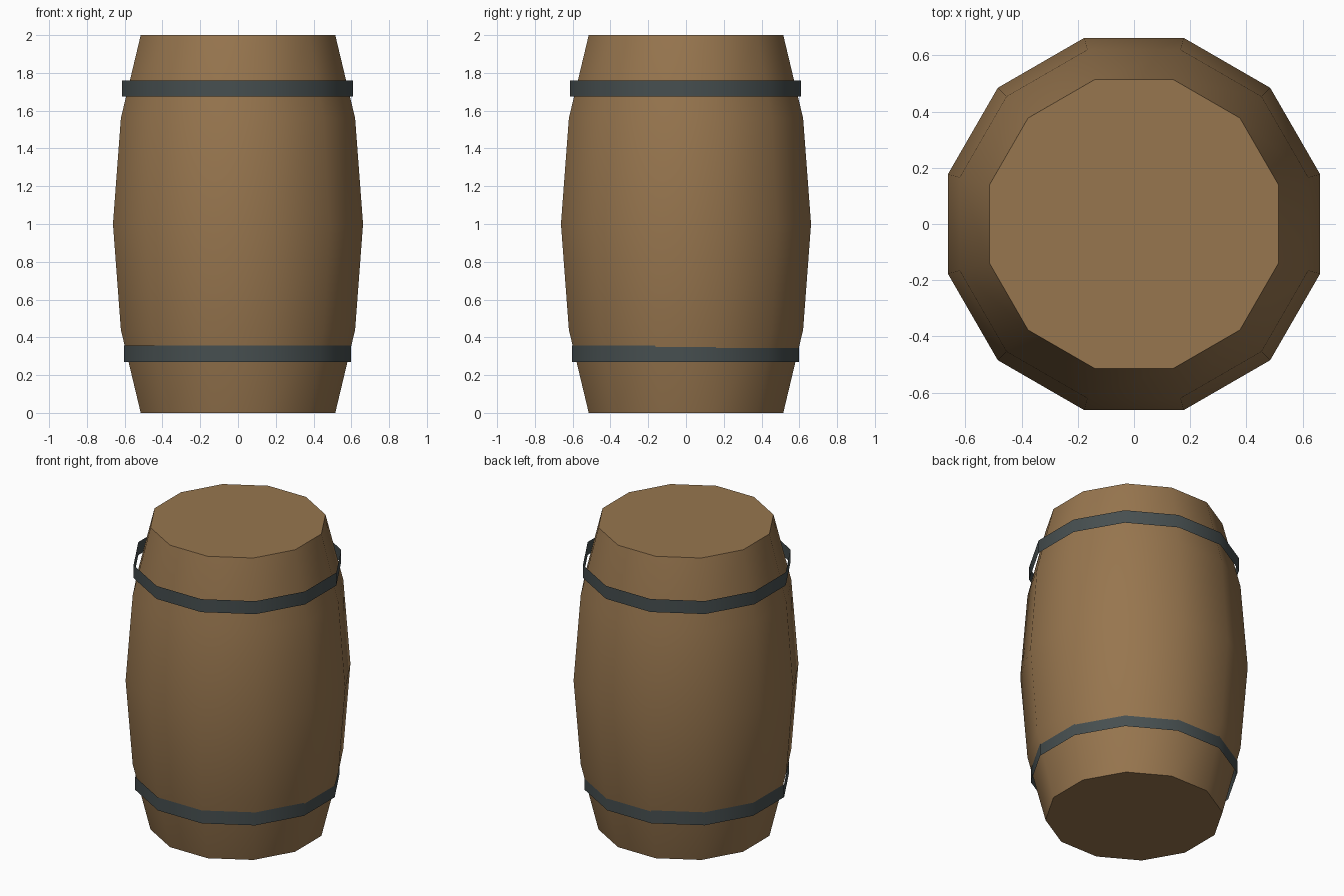
import bpy
import math

SIDES = 12

cube = bpy.data.objects.get("Cube")
if cube:
    bpy.data.objects.remove(cube, do_unlink=True)


def make_material(name, color):
    mat = bpy.data.materials.new(name)
    mat.use_nodes = True
    mat.diffuse_color = color
    mat.node_tree.nodes["Principled BSDF"].inputs["Base Color"].default_value = color
    return mat


def lathe(name, profile, mat, capped=False, offset=0.0):
    """Spin (flat-to-flat half width, height) pairs into a twelve-sided shell."""
    verts, faces = [], []
    for half_width, z in profile:
        radius = half_width / math.cos(math.pi / SIDES)
        for i in range(SIDES):
            a = (i + 0.5) * math.tau / SIDES
            verts.append((radius * math.cos(a) + offset, radius * math.sin(a) + offset, z))
    for ring in range(len(profile) - 1):
        low, high = ring * SIDES, (ring + 1) * SIDES
        for i in range(SIDES):
            j = (i + 1) % SIDES
            faces.append((low + i, low + j, high + j, high + i))
    if capped:
        faces.append(tuple(reversed(range(SIDES))))
        faces.append(tuple(range(len(verts) - SIDES, len(verts))))
    mesh = bpy.data.meshes.new(name)
    mesh.from_pydata(verts, [], faces)
    mesh.materials.append(mat)
    obj = bpy.data.objects.new(name, mesh)
    bpy.context.collection.objects.link(obj)
    bpy.ops.object.select_all(action='DESELECT')
    obj.select_set(True)
    bpy.context.view_layer.objects.active = obj
    bpy.ops.object.shade_smooth_by_angle(angle=math.radians(40))
    return obj


wood = make_material("brown wood", (0.31, 0.18, 0.077, 1))
iron = make_material("dark iron", (0.062, 0.078, 0.08, 1))

# Bulging wooden body with flat ends
lathe("barrel_body", [(0.515, 0), (0.62, 0.44), (0.662, 1), (0.62, 1.56), (0.515, 2)],
      wood, capped=True)

# Thin open iron bands that stand slightly clear of the wood
for name, half_width, bottom, top in (("lower_hoop", 0.601, 0.27, 0.356),
                                      ("upper_hoop", 0.611, 1.674, 1.76)):
    lathe(name, [(half_width, bottom), (half_width, top)], iron, offset=-0.003)
